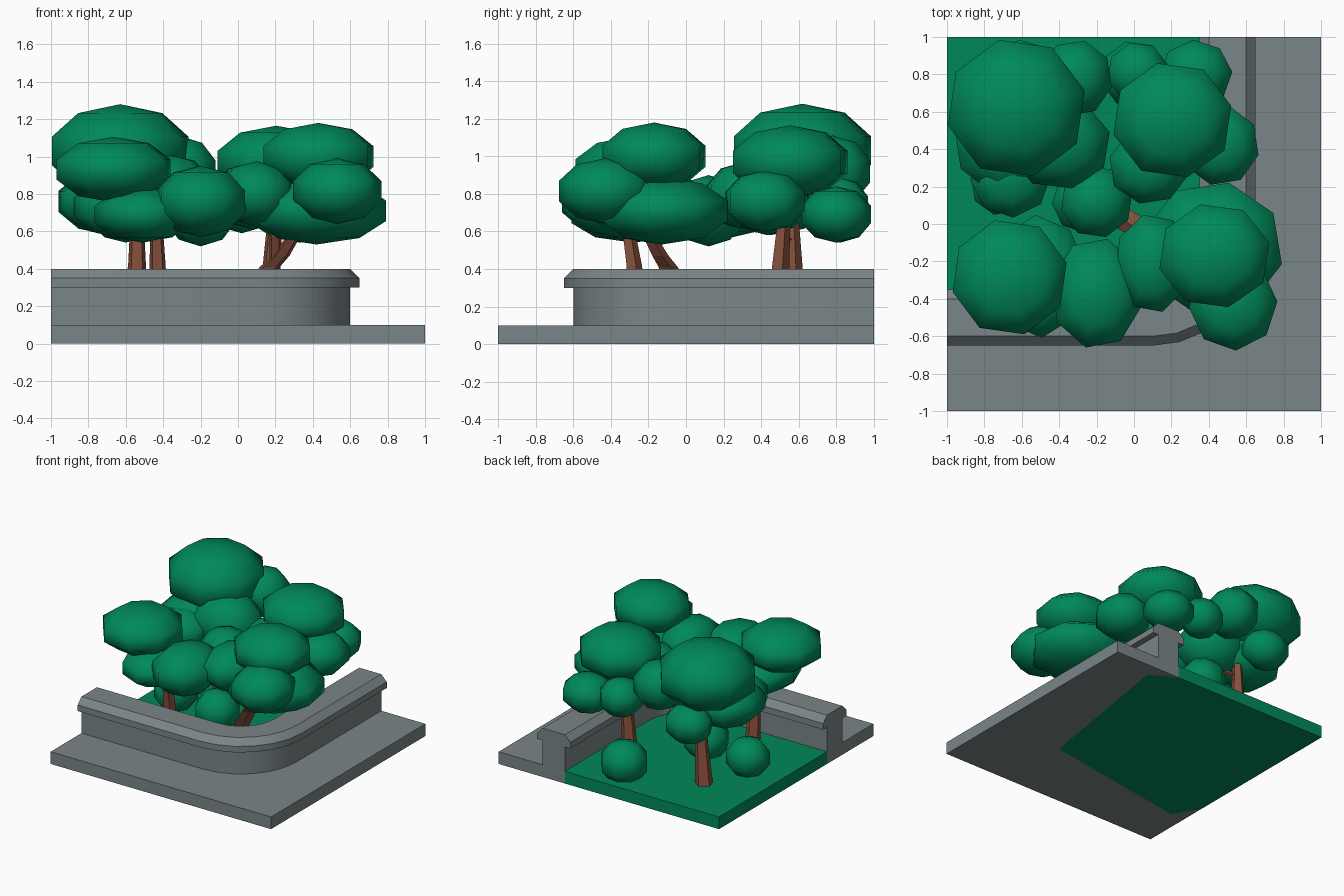
import bpy, bmesh, math
from mathutils import Vector

if "Cube" in bpy.data.objects:
    bpy.data.objects.remove(bpy.data.objects["Cube"])


def material(name, rgb):
    m = bpy.data.materials.new(name)
    m.diffuse_color = (*rgb, 1)
    m.use_nodes = True
    m.node_tree.nodes["Principled BSDF"].inputs["Base Color"].default_value = m.diffuse_color
    return m


STONE = material("grey stone", (0.195, 0.235, 0.245))
GREEN = material("leaf green", (0.0, 0.25, 0.10))
BARK = material("brown bark", (0.24, 0.08, 0.045))


def finish(bm, name, mat, smooth=None):
    bmesh.ops.recalc_face_normals(bm, faces=bm.faces)
    me = bpy.data.meshes.new(name)
    bm.to_mesh(me)
    bm.free()
    me.materials.append(mat)
    ob = bpy.data.objects.new(name, me)
    bpy.context.collection.objects.link(ob)
    if smooth:
        bpy.ops.object.select_all(action='DESELECT')
        ob.select_set(True)
        bpy.context.view_layer.objects.active = ob
        bpy.ops.object.shade_smooth_by_angle(angle=math.radians(smooth))
    return ob


def skin(name, rings, mat, smooth=None):
    """Join successive closed rings of points and cap both ends."""
    bm = bmesh.new()
    vs = [[bm.verts.new(p) for p in r] for r in rings]
    n = len(rings[0])
    for a, b in zip(vs, vs[1:]):
        for i in range(n):
            j = (i + 1) % n
            bm.faces.new((a[i], a[j], b[j], b[i]))
    bm.faces.new(vs[0])
    bm.faces.new(vs[-1])
    return finish(bm, name, mat, smooth)


def slab(name, bottom, top, mat):
    skin(name, [[(x, y, 0) for x, y in bottom], [(x, y, 0.1) for x, y in top]], mat)


# Ground: L-shaped pavement round a lawn whose underside flares below the wall
edge_top = [(0.4, 1), (0.4, 0.87), (0.4, -0.4), (-0.87, -0.4), (-1, -0.4)]
edge_low = [(0.4, 1), (0.61, 0.88), (0.4, -0.4), (-0.88, -0.61), (-1, -0.4)]
outer = [(-1, -1), (1, -1), (1, 1)]
slab("pavement", outer + edge_low, outer + edge_top, STONE)
slab("lawn", edge_low + [(-1, 1)], edge_top + [(-1, 1)], GREEN)

# Wall with a chamfered coping, swept round the corner: (point, outward direction)
path = [((-1, -0.5), (0, -1))]
for i in range(7):
    t = math.radians(-90 + 15 * i)
    c, s = math.cos(t), math.sin(t)
    path.append(((0.1 + 0.4 * c, -0.1 + 0.4 * s), (c, s)))
path.append(((0.5, 1), (1, 0)))
half = [(0.1, 0.1), (0.1, 0.3), (0.15, 0.3), (0.15, 0.35), (0.1, 0.4)]
profile = half + [(-d, z) for d, z in reversed(half)]
skin("garden_wall", [[(p[0] + d * n[0], p[1] + d * n[1], z) for d, z in profile]
                     for p, n in path], STONE, 30)


# Trunks and branches: tapered five-sided tubes
def limb(name, pts, r0, r1):
    rings = []
    for k, p in enumerate(pts):
        r = r0 + (r1 - r0) * k / (len(pts) - 1)
        rings.append([Vector(p) + Vector((r * math.cos(a), r * math.sin(a), 0))
                      for a in (math.tau * i / 5 + 0.3 for i in range(5))])
    skin(name, rings, BARK)


limb("trunk_back_left", [(-0.57, 0.58, 0.09), (-0.54, 0.57, 0.42), (-0.54, 0.56, 0.8)], 0.07, 0.03)
limb("branch_back_left", [(-0.54, 0.56, 0.55), (-0.5, 0.48, 0.61), (-0.45, 0.42, 0.75)], 0.035, 0.03)
limb("trunk_back_right", [(0.16, 0.5, 0.09), (0.18, 0.5, 0.42), (0.2, 0.53, 0.8)], 0.07, 0.03)
limb("trunk_front_left", [(-0.43, -0.25, 0.09), (-0.43, -0.28, 0.42), (-0.44, -0.33, 0.75)], 0.06, 0.03)
limb("trunk_front_right", [(-0.05, 0.03, 0.09), (0.17, -0.1, 0.41), (0.23, -0.14, 0.47),
                           (0.3, -0.2, 0.58), (0.36, -0.2, 0.8)], 0.065, 0.03)
limb("branch_front_right", [(0.2, -0.12, 0.44), (0.2, -0.18, 0.57), (0.15, -0.22, 0.75)], 0.035, 0.03)


# Foliage: low-sided ellipsoids with a flat belt and soft shading
def lobe(name, k, x, y, z, rx, ry, rz):
    bm = bmesh.new()
    bmesh.ops.create_uvsphere(bm, u_segments=8, v_segments=5, radius=1)
    turn = 0.25 + 0.3 * (k % 3)
    grow = 1.03 / math.sin(math.radians(72))
    for v in bm.verts:
        c, s = math.cos(turn), math.sin(turn)
        px, py = v.co.x * c - v.co.y * s, v.co.x * s + v.co.y * c
        v.co = (x + px * rx * grow, y + py * ry * grow, z + v.co.z * rz)
    finish(bm, f"{name}_{k + 1}", GREEN, 60)


trees = {
    "foliage_back_left": [
        (-0.63, 0.62, 1.03, 0.365, 0.365, 0.25), (-0.68, 0.45, 0.76, 0.28, 0.29, 0.18),
        (-0.66, 0.25, 0.73, 0.21, 0.21, 0.16), (-0.40, 0.43, 0.80, 0.27, 0.24, 0.22),
        (-0.31, 0.78, 0.92, 0.19, 0.20, 0.19), (-0.60, 0.82, 0.69, 0.18, 0.16, 0.15),
        (-0.20, 0.12, 0.71, 0.19, 0.19, 0.19)],
    "foliage_back_right": [
        (0.205, 0.555, 0.97, 0.315, 0.305, 0.195), (0.46, 0.42, 0.76, 0.205, 0.21, 0.165),
        (0.33, 0.80, 0.69, 0.19, 0.18, 0.15), (0.02, 0.81, 0.74, 0.16, 0.16, 0.15),
        (0.08, 0.31, 0.79, 0.21, 0.20, 0.18)],
    "foliage_front_left": [
        (-0.665, -0.285, 0.93, 0.305, 0.305, 0.175), (-0.20, -0.37, 0.76, 0.24, 0.29, 0.19),
        (-0.51, -0.28, 0.69, 0.25, 0.32, 0.15)],
    "foliage_front_right": [
        (0.43, -0.17, 1.00, 0.295, 0.275, 0.18), (0.42, -0.13, 0.71, 0.37, 0.35, 0.18),
        (0.53, -0.43, 0.815, 0.23, 0.24, 0.175), (0.10, -0.21, 0.80, 0.20, 0.26, 0.175)],
    "bush": [
        (0.0, 0.80, 0.21, 0.175, 0.175, 0.17), (-0.71, 0.21, 0.21, 0.16, 0.16, 0.16),
        (-0.27, 0.12, 0.21, 0.165, 0.165, 0.165)],
}
for name, lobes in trees.items():
    for k, dims in enumerate(lobes):
        lobe(name, k, *dims)
